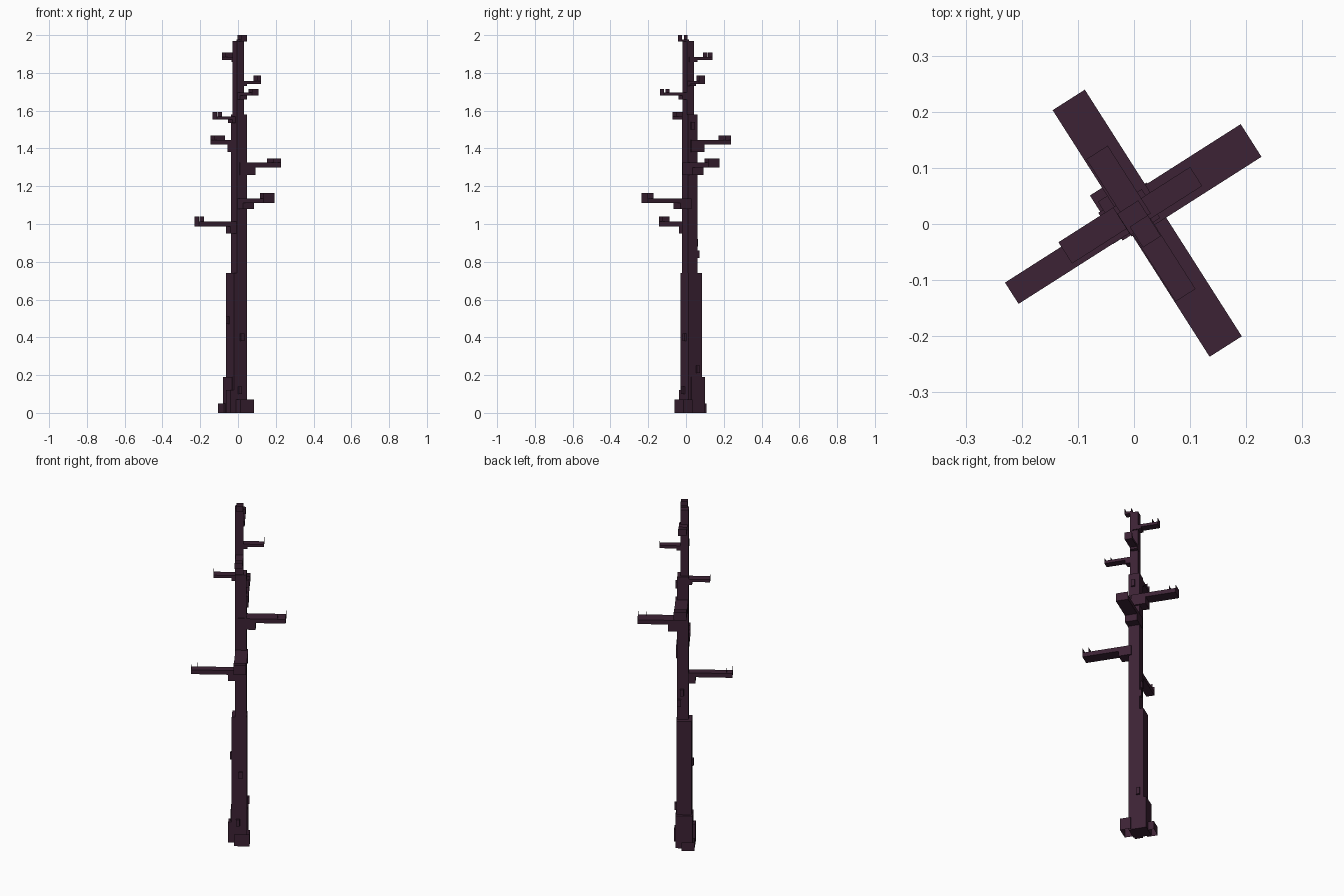
import bpy, bmesh, math
from mathutils import Matrix

if "Cube" in bpy.data.objects:
    bpy.data.objects.remove(bpy.data.objects["Cube"])

ROT = Matrix.Rotation(math.radians(32.5), 4, 'Z')
bark = bpy.data.materials.new("dark_bark")
bark.diffuse_color = (0.045, 0.016, 0.035, 1)
bark.use_nodes = True
bark.node_tree.nodes["Principled BSDF"].inputs["Base Color"].default_value = bark.diffuse_color


def finish(name, bm):
    bmesh.ops.transform(bm, matrix=ROT, verts=bm.verts)
    me = bpy.data.meshes.new(name)
    bm.to_mesh(me)
    bm.free()
    me.materials.append(bark)
    ob = bpy.data.objects.new(name, me)
    bpy.context.collection.objects.link(ob)
    return ob


def add_box(bm, u0, u1, v0, v1, z0, z1, open_ends=False):
    m = Matrix.Translation(((u0 + u1) / 2, (v0 + v1) / 2, (z0 + z1) / 2))
    m = m @ Matrix.Diagonal((u1 - u0, v1 - v0, z1 - z0, 1))
    vs = bmesh.ops.create_cube(bm, size=1, matrix=m)["verts"]
    if open_ends:
        caps = [f for f in {f for v in vs for f in v.link_faces} if abs(f.normal.z) > 0.9]
        bmesh.ops.delete(bm, geom=caps, context='FACES_ONLY')


def box(name, *dims, open_ends=False):
    bm = bmesh.new()
    add_box(bm, *dims, open_ends=open_ends)
    bm.normal_update()
    return finish(name, bm)


# Trunk, in three narrowing lengths
box("trunk_lower", -0.033, 0.049, -0.014, 0.068, 0, 0.74)
box("trunk_middle", -0.016, 0.045, -0.016, 0.045, 0.74, 1.58)
box("trunk_upper", -0.0155, 0.029, -0.0135, 0.0315, 1.58, 1.97)

# Flared base and roots
box("base_flare", -0.039, 0.053, 0.0, 0.085, 0, 0.19)
box("base_side", -0.052, 0.0, -0.01, 0.035, 0, 0.12)


def root(name, u0, u1, v0, v1, h):
    # Open-topped wall ring
    bm = bmesh.new()
    c = [bm.verts.new((u, v, z)) for z in (0, h)
         for u, v in ((u0, v0), (u1, v0), (u1, v1), (u0, v1))]
    for i in range(4):
        j = (i + 1) % 4
        bm.faces.new((c[i], c[j], c[j + 4], c[i + 4]))
    finish(name, bm)


root("root_front", -0.02, 0.064, -0.058, 0.0, 0.07)
root("root_back", -0.05, 0.02, 0.06, 0.117, 0.05)


def branch(name, axis, sign, reach, mid, width, z0, z1, ztip, tip, block, zblock):
    # Arm along +x, then turned to its side; the tip holds two thin upright plates
    bm = bmesh.new()
    off = mid if axis == 'u' else -mid
    off *= sign
    lo, hi = off - width / 2, off + width / 2
    add_box(bm, 0, reach, lo, hi, z0, z1)
    if block:
        add_box(bm, 0, block, lo, hi, zblock, z0)
    for u in (reach, reach - tip):
        bm.faces.new([bm.verts.new(p) for p in
                      ((u, lo, z1), (u, hi, z1), (u, hi, ztip), (u, lo, ztip))])
    ang = (0 if axis == 'u' else 90) + (0 if sign > 0 else 180)
    bmesh.ops.transform(bm, matrix=Matrix.Rotation(math.radians(ang), 4, 'Z'), verts=bm.verts)
    finish(name, bm)


# Branches: axis, side, reach, offset, width, z bottom/top, tip top, tip length, bracket
branches = [
    ('u', -1, 0.250, 0.013, 0.045, 0.987, 1.012, 1.04, 0.031, 0.052, 0.95),
    ('v', -1, 0.272, 0.0205, 0.068, 1.11, 1.136, 1.165, 0.034, 0.070, 1.08),
    ('u', 1, 0.256, 0.0134, 0.069, 1.30, 1.325, 1.347, 0.043, 0.095, 1.26),
    ('v', 1, 0.249, 0.0207, 0.068, 1.42, 1.445, 1.468, 0.036, 0.082, 1.38),
    ('u', -1, 0.131, 0.0224, 0.045, 1.552, 1.568, 1.592, 0.031, 0.035, 1.535),
    ('v', -1, 0.1565, 0.0094, 0.042, 1.68, 1.696, 1.715, 0.034, 0.040, 1.66),
    ('u', 1, 0.139, 0.012, 0.040, 1.742, 1.758, 1.785, 0.022, 0.050, 1.73),
    ('v', 1, 0.143, 0.013, 0.045, 1.868, 1.884, 1.908, 0.031, 0.050, 1.857),
    ('v', -1, 0.044, 0.010, 0.038, 1.965, 1.978, 2.0, 0.036, 0, 0),
]
for i, b in enumerate(branches):
    branch(f"branch_{i + 1}", *b)

# Small bark knots: position on the trunk faces
knots = [(0.015, -0.014, 0.40), (-0.033, 0.041, 0.49), (0.049, 0.04, 0.23),
         (0.0, -0.014, 0.12), (0.02, 0.045, 0.90), (0.035, 0.045, 0.84),
         (0.045, 0.01, 1.52)]
for i, (u, v, z) in enumerate(knots):
    box(f"knot_{i + 1}", u - 0.01, u + 0.01, v - 0.01, v + 0.01, z - 0.02, z + 0.02)
